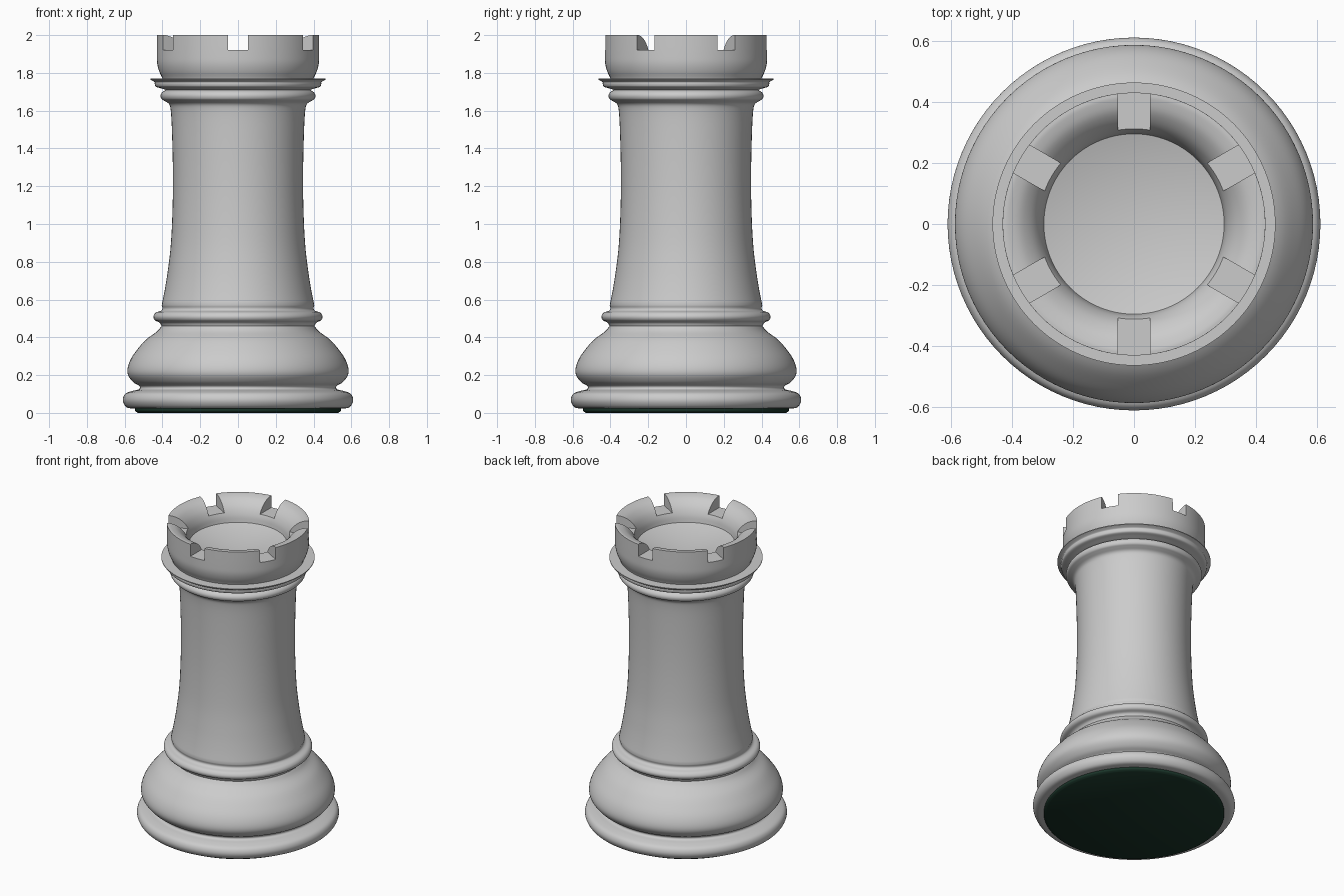
import bpy, bmesh, math
from mathutils import Vector, Matrix

if "Cube" in bpy.data.objects:
    bpy.data.objects.remove(bpy.data.objects["Cube"])

SEGMENTS = 96


def smooth_curve(points, steps=4):
    """Catmull-Rom curve through (radius, height) points."""
    p = [Vector(q) for q in points]
    if len(p) < 3:
        return p
    p = [2 * p[0] - p[1]] + p + [2 * p[-1] - p[-2]]
    out = []
    for a, b, c, d in zip(p, p[1:], p[2:], p[3:]):
        for i in range(steps):
            t = i / steps
            out.append(0.5 * (2 * b + (c - a) * t + (2 * a - 5 * b + 4 * c - d) * t**2
                              + (3 * b - a - 3 * c + d) * t**3))
    return out + [p[-2]]


def add_object(name, bm):
    mesh = bpy.data.meshes.new(name)
    bm.to_mesh(mesh)
    bm.free()
    obj = bpy.data.objects.new(name, mesh)
    bpy.context.collection.objects.link(obj)
    return obj


def lathe(name, *curves):
    """Spin the joined curves round z; joins between curves stay sharp."""
    bm = bmesh.new()
    profile = [q for c in curves for q in smooth_curve(c)]
    verts = [bm.verts.new((max(q.x, 0), 0, q.y)) for q in profile]
    edges = [bm.edges.new(pair) for pair in zip(verts, verts[1:])]
    bmesh.ops.spin(bm, geom=verts + edges, cent=(0, 0, 0), axis=(0, 0, 1),
                   angle=math.tau, steps=SEGMENTS, use_merge=True)
    bmesh.ops.remove_doubles(bm, verts=bm.verts, dist=0.0002)
    bmesh.ops.recalc_face_normals(bm, faces=bm.faces)
    return add_object(name, bm)


def shade(obj, angle=38):
    obj.data.shade_smooth()
    obj.data.set_sharp_from_angle(angle=math.radians(angle))


# Turned body: foot, bulge, ring, shaft and collar
body = lathe(
    "body",
    [(0, 0.022), (0.55, 0.022)],
    [(0.55, 0.022), (0.59, 0.03), (0.61, 0.065), (0.598, 0.1), (0.56, 0.116),
     (0.525, 0.125), (0.522, 0.142), (0.555, 0.163), (0.582, 0.2), (0.584, 0.24),
     (0.565, 0.29), (0.53, 0.34), (0.485, 0.39), (0.43, 0.43), (0.405, 0.46)],
    [(0.405, 0.46), (0.415, 0.478), (0.44, 0.49), (0.448, 0.51), (0.436, 0.53),
     (0.41, 0.54), (0.4, 0.552), (0.404, 0.57)],
    [(0.404, 0.57), (0.388, 0.65), (0.372, 0.75), (0.355, 0.9), (0.346, 1.1),
     (0.345, 1.3), (0.35, 1.5), (0.356, 1.6), (0.365, 1.635), (0.39, 1.652)],
    [(0.39, 1.652), (0.405, 1.662), (0.41, 1.68), (0.402, 1.697), (0.382, 1.71)],
    [(0.382, 1.71), (0.41, 1.719), (0.435, 1.727), (0.441, 1.742), (0.442, 1.752),
     (0.463, 1.764)],
    [(0.463, 1.764), (0.463, 1.769)],
    [(0.463, 1.769), (0, 1.769)],
)
shade(body)

# Crown with an inward-rounded rim and a conical bowl
crown = lathe(
    "crown",
    [(0, 1.75), (0.395, 1.75)],
    [(0.395, 1.75), (0.402, 1.775), (0.418, 1.81), (0.428, 1.85), (0.43, 1.9), (0.43, 2.0)],
    [(0.43, 2.0), (0.41, 1.999), (0.37, 1.985), (0.33, 1.95), (0.305, 1.905), (0.295, 1.86)],
    [(0.295, 1.86), (0, 1.775)],
)

# Six battlement slots
bm = bmesh.new()
for i in range(6):
    place = (Matrix.Rotation(math.radians(30 + 60 * i), 4, "Z")
             @ Matrix.Translation((0.4, 0, 2.02))
             @ Matrix.Diagonal((0.3, 0.105, 0.2, 1)))
    bmesh.ops.create_cube(bm, size=1, matrix=place)
cutter = add_object("slot_cutter", bm)
cutter.hide_render = True
cut = crown.modifiers.new("slots", "BOOLEAN")
cut.operation, cut.solver, cut.object = "DIFFERENCE", "EXACT", cutter
bpy.context.view_layer.objects.active = crown
bpy.ops.object.modifier_apply(modifier=cut.name)
bpy.data.objects.remove(cutter)
shade(crown)

# Dark green felt pad
felt = lathe("felt_pad", [(0, 0), (0.53, 0)], [(0.53, 0), (0.544, 0.01), (0.544, 0.026)],
             [(0.544, 0.026), (0, 0.026)])
shade(felt)
green = bpy.data.materials.new("felt_green")
green.diffuse_color = (0.01, 0.035, 0.022, 1)
green.use_nodes = True
green.node_tree.nodes["Principled BSDF"].inputs["Base Color"].default_value = green.diffuse_color
felt.data.materials.append(green)
